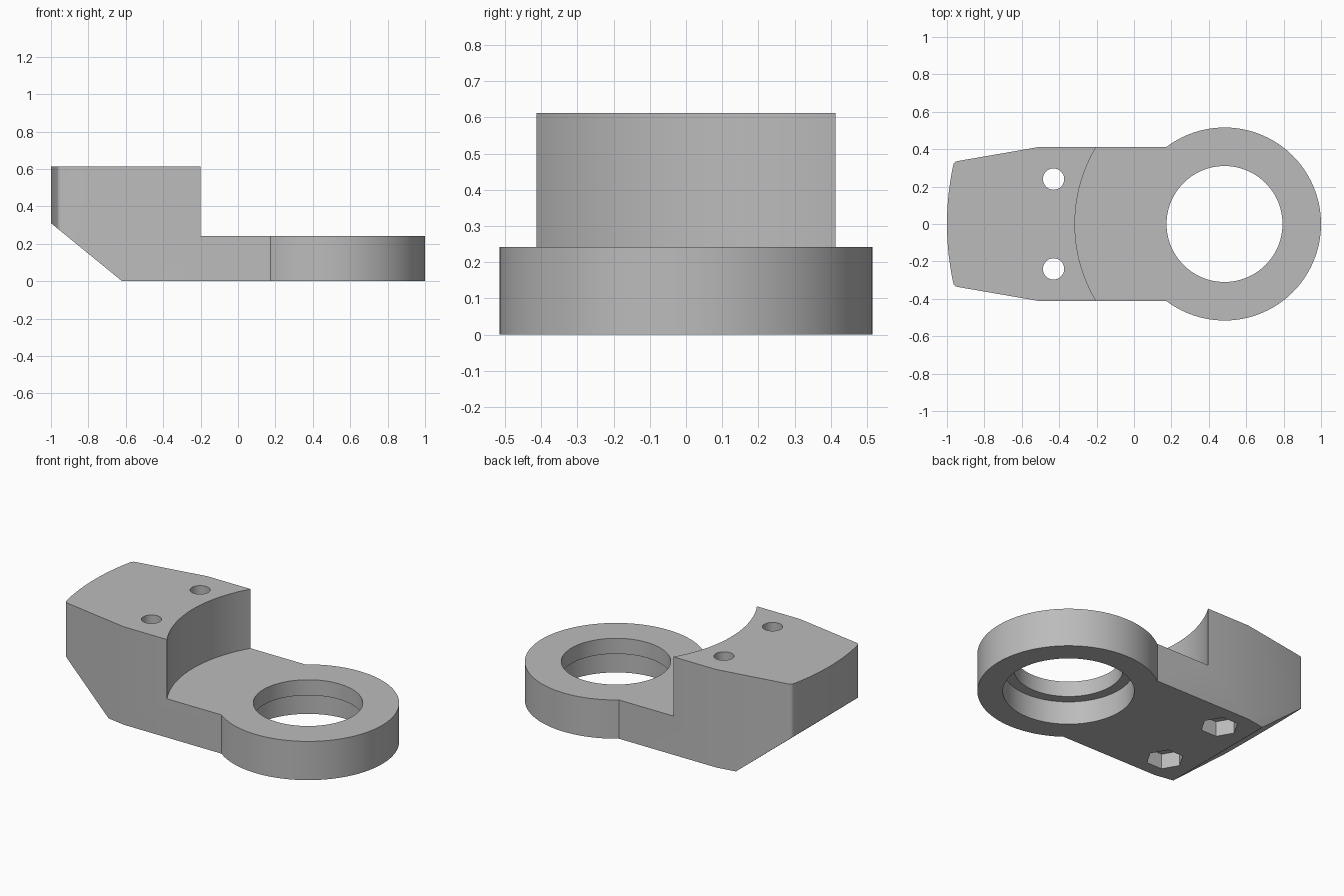
import bpy, bmesh, math

if "Cube" in bpy.data.objects:
    bpy.data.objects.remove(bpy.data.objects["Cube"], do_unlink=True)

RING_X, RING_R, HALF_W = 0.484, 0.516, 0.413
PLATE_H, BLOCK_H = 0.242, 0.612

grey = bpy.data.materials.new("plain_grey")
grey.use_nodes = True
colour = (0.5, 0.5, 0.5, 1)
grey.diffuse_color = colour
grey.node_tree.nodes["Principled BSDF"].inputs["Base Color"].default_value = colour


def prism(name, points, depth):
    """Extrude a closed 3D outline along the depth vector."""
    bm = bmesh.new()
    face = bm.faces.new([bm.verts.new(p) for p in points])
    new = bmesh.ops.extrude_face_region(bm, geom=[face])["geom"]
    bmesh.ops.translate(bm, vec=depth, verts=[v for v in new if isinstance(v, bmesh.types.BMVert)])
    bmesh.ops.recalc_face_normals(bm, faces=bm.faces)
    mesh = bpy.data.meshes.new(name)
    bm.to_mesh(mesh)
    bm.free()
    mesh.materials.append(grey)
    obj = bpy.data.objects.new(name, mesh)
    bpy.context.collection.objects.link(obj)
    return obj


def arc(cx, r, start, end, n):
    return [(cx + r * math.cos(start + (end - start) * i / n),
             r * math.sin(start + (end - start) * i / n)) for i in range(n + 1)]


def column(name, x, y, r, z0, z1, sides=64):
    ring = [(x + px, y + py, z0) for px, py in arc(0, r, 0, math.tau, sides)[:-1]]
    return prism(name, ring, (0, 0, z1 - z0))


# Plan outline: ring arc, straight side, taper, rounded corner, curved end
neck = math.pi - math.asin(HALF_W / RING_R)
end_r = RING_X + 1
half = arc(RING_X, RING_R, 0, neck, 48)
half += [(-0.5, HALF_W), (-0.94, 0.337), (-0.955, 0.333), (-0.963, 0.325)]
half += arc(RING_X, end_r, math.pi - math.asin(0.31 / end_r), math.pi, 10)
outline = half + [(x, -y) for x, y in half[-2:0:-1]]
body = prism("bracket_body", [(x, y, 0) for x, y in outline], (0, 0, BLOCK_H))

# Cutters: concave step, sloped underside, stepped bore, bolt holes, nut pockets
cutters = [
    column("step_cutter", RING_X, 0, 0.8, PLATE_H, 0.8, 128),
    prism("slope_cutter", [(-0.62, -1, 0), (-1.12, -1, 0.408), (-1.12, -1, -0.2), (-0.62, -1, -0.2)],
          (0, 2, 0)),
    column("bore_cutter", RING_X, 0, 0.31, -0.1, 0.4, 96),
    column("counterbore_cutter", RING_X, 0, 0.372, -0.1, 0.145, 96),
]
for side in (-1, 1):
    cutters.append(column("bolt_hole_cutter", -0.43, side * 0.24, 0.057, -0.1, 0.8, 32))
    cutters.append(column("nut_pocket_cutter", -0.43, side * 0.24, 0.108, -0.1, 0.095, 6))

bpy.context.view_layer.objects.active = body
for cutter in cutters:
    cutter.hide_render = True
    mod = body.modifiers.new("cut", "BOOLEAN")
    mod.operation, mod.solver, mod.object = "DIFFERENCE", "EXACT", cutter
    bpy.ops.object.modifier_apply(modifier=mod.name)
    bpy.data.objects.remove(cutter, do_unlink=True)

# Smooth curved walls, keep machined edges crisp
bpy.ops.object.select_all(action="DESELECT")
body.select_set(True)
bpy.ops.object.shade_smooth_by_angle(angle=math.radians(25))
